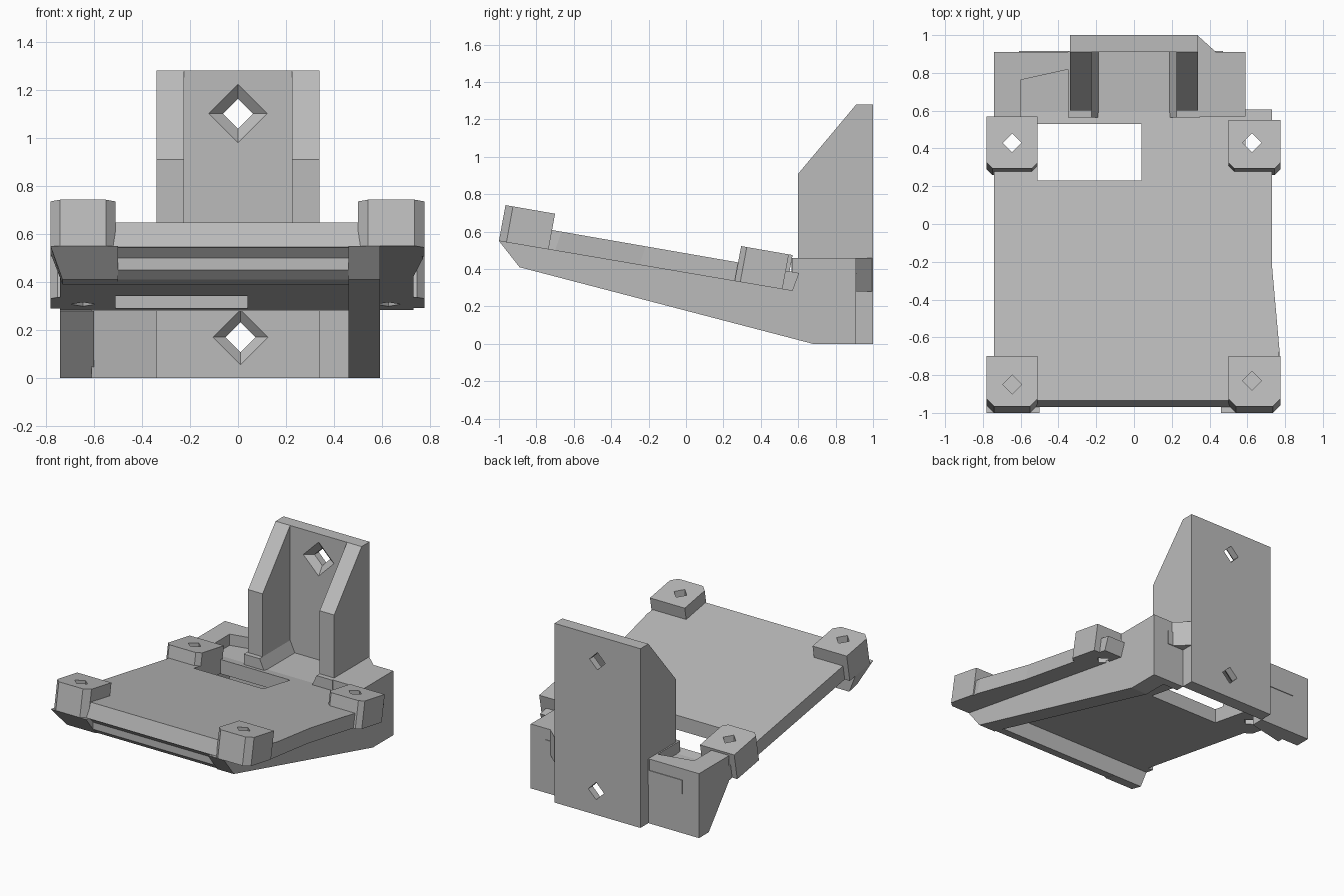
import bpy, bmesh, math
from mathutils import Matrix, Vector

if "Cube" in bpy.data.objects:
    bpy.data.objects.remove(bpy.data.objects["Cube"])

grey = bpy.data.materials.new("plain_grey")
grey.diffuse_color = (0.5, 0.5, 0.5, 1)
grey.use_nodes = True
grey.node_tree.nodes["Principled BSDF"].inputs["Base Color"].default_value = grey.diffuse_color


def finish(name, bm):
    bmesh.ops.recalc_face_normals(bm, faces=bm.faces)
    mesh = bpy.data.meshes.new(name)
    bm.to_mesh(mesh)
    bm.free()
    mesh.materials.append(grey)
    ob = bpy.data.objects.new(name, mesh)
    bpy.context.collection.objects.link(ob)
    return ob


def loft(name, ring_a, ring_b):
    """Solid between two matching outlines."""
    bm = bmesh.new()
    a = [bm.verts.new(p) for p in ring_a]
    b = [bm.verts.new(p) for p in ring_b]
    bm.faces.new(a)
    bm.faces.new(b)
    for i in range(len(a)):
        j = (i + 1) % len(a)
        bm.faces.new((a[i], a[j], b[j], b[i]))
    return finish(name, bm)


def prism(name, axis, profile, lo, hi):
    """Extrude a profile along one axis; profile uses the other two in order."""
    def place(p, t):
        return {"x": (t, p[0], p[1]), "y": (p[0], t, p[1]), "z": (p[0], p[1], t)}[axis]
    return loft(name, [place(p, lo) for p in profile], [place(p, hi) for p in profile])


def box(name, x0, x1, y0, y1, z0, z1):
    return prism(name, "z", [(x0, y0), (x1, y0), (x1, y1), (x0, y1)], z0, z1)


def tilted(name, outline, front_top):
    """Slab on the tray's slope; upper outline leans back a little."""
    lean = 0.035
    low = [(x, y, 0.55 - 0.17 * (y + 1)) for x, y in outline]
    high = [(x, y + lean, front_top - 0.174 * (y + 1)) for x, y in outline]
    return loft(name, low, high)


def cone(name, centre, direction, r0, r1, depth, sides=4):
    bm = bmesh.new()
    turn = Vector(direction).to_track_quat("Z", "Y").to_matrix().to_4x4()
    bmesh.ops.create_cone(bm, cap_ends=True, segments=sides, radius1=r0, radius2=r1,
                          depth=depth, matrix=Matrix.Translation(centre) @ turn)
    return finish(name, bm)


def cut(target, cutter):
    mod = target.modifiers.new("cut", "BOOLEAN")
    mod.operation = "DIFFERENCE"
    mod.solver = "EXACT"
    mod.object = cutter
    bpy.context.view_layer.objects.active = target
    bpy.ops.object.modifier_apply(modifier=mod.name)
    bpy.data.objects.remove(cutter, do_unlink=True)


# Tilted tray with a rectangular slot
tray = tilted("tray_plate", [(-0.74, -0.97), (0.74, -0.97), (0.77, -0.70), (0.73, -0.25),
                             (0.73, 0.57), (-0.74, 0.57)], 0.652)
cut(tray, box("slot_cutter", -0.51, 0.04, 0.23, 0.53, 0, 1))

# Four corner pads with screw holes (the rear holes go right through)
pads = [("front_left_pad", -0.78, -0.51, -1.0, -0.735, 0.04, -0.85),
        ("front_right_pad", 0.50, 0.775, -1.0, -0.735, 0.04, -0.83),
        ("rear_left_pad", -0.78, -0.51, 0.26, 0.535, 0.03, 0.43),
        ("rear_right_pad", 0.50, 0.775, 0.26, 0.515, 0.03, 0.43)]
for name, x0, x1, y0, y1, c, hy in pads:
    pad = tilted(name, [(x0, y0 + c), (x0 + c, y0), (x1 - c, y0), (x1, y0 + c),
                        (x1, y1), (x0, y1)], 0.742)
    hx = -0.645 if x0 < 0 else 0.625
    rear = hy > 0
    top = 0.742 - 0.174 * (hy + 0.965)
    depth = 0.9 if rear else 0.2
    targets = [pad, tray] if rear else [pad]
    for t in targets:
        cut(t, cone("hole_cutter", (hx, hy, top), (0, 0, 1), 0.05, 0.05, depth))

# Front rim below the tray, with thicker ends under the pads
prism("front_rim", "x", [(-0.96, 0.545), (-0.92, 0.50), (-0.92, 0.45), (-0.88, 0.41),
                         (-0.80, 0.39), (-0.80, 0.52)], -0.52, 0.48)
end = [(-1.0, 0.55), (-0.89, 0.41), (-0.80, 0.39), (-0.80, 0.52)]
loft("front_rim_left_end", [(-0.78 if z > 0.5 else -0.73, y, z) for y, z in end],
     [(-0.50, y, z) for y, z in end])
prism("front_rim_right_end", "x", end, 0.46, 0.59)

# Deep support rail under the right side
prism("side_rail", "x", [(-0.99, 0.55), (-0.89, 0.41), (0.68, 0.0), (0.91, 0.0), (0.91, 0.46),
                         (0.57, 0.46), (0.57, 0.30)], 0.46, 0.59)

# Upright back plate with two countersunk holes
back = box("back_plate", -0.34, 0.34, 0.91, 1.0, 0, 1.28)
for x, z, r in ((0, 1.10, 0.12), (0.01, 0.17, 0.11)):
    cut(back, cone("hole_cutter", (x, 0.95, z), (0, 1, 0), 0.062, 0.062, 0.4))
    cut(back, cone("sink_cutter", (x, 0.925, z), (0, 1, 0), r + 0.03, 0.05, 0.07))

# Floor joining tray and back plate
box("rear_floor", -0.61, 0.47, 0.56, 0.915, 0.28, 0.38)

# Gussets and their flared feet on both sides
for side, s in (("left", -1), ("right", 1)):
    outline = [(0.60, 0.36), (0.60, 0.91), (0.91, 1.28), (0.915, 0.36)]
    loft(side + "_gusset", [(s * 0.34, y, z) for y, z in outline],
         [(s * 0.225, y, z) for y, z in outline])
    foot = [(0.35, 0.34), (0.17, 0.34), (0.225, 0.46), (0.35, 0.46)]
    loft(side + "_gusset_foot", [(s * x, 0.565, z) for x, z in foot],
         [(s * x, 0.915, z) for x, z in foot])

# Left rear block: slanted outer wall, back wall and a rim round the pocket
prism("left_block_wall", "x", [(0.57, 0.28), (0.57, 0.46), (0.91, 0.46), (0.91, 0.0),
                               (0.80, 0.0)], -0.74, -0.60)
prism("left_block_back", "z", [(-0.61, 0.76), (-0.34, 0.82), (-0.34, 0.91), (-0.61, 0.91)],
      0.0, 0.46)

# Right rear block and the angled corner beside the back plate
box("right_block_top", 0.34, 0.47, 0.57, 0.91, 0.28, 0.46)
box("right_block_back", 0.34, 0.47, 0.85, 0.91, 0.0, 0.30)
prism("corner_brace", "z", [(0.335, 1.0), (0.44, 0.905), (0.335, 0.905)], 0.28, 0.46)
